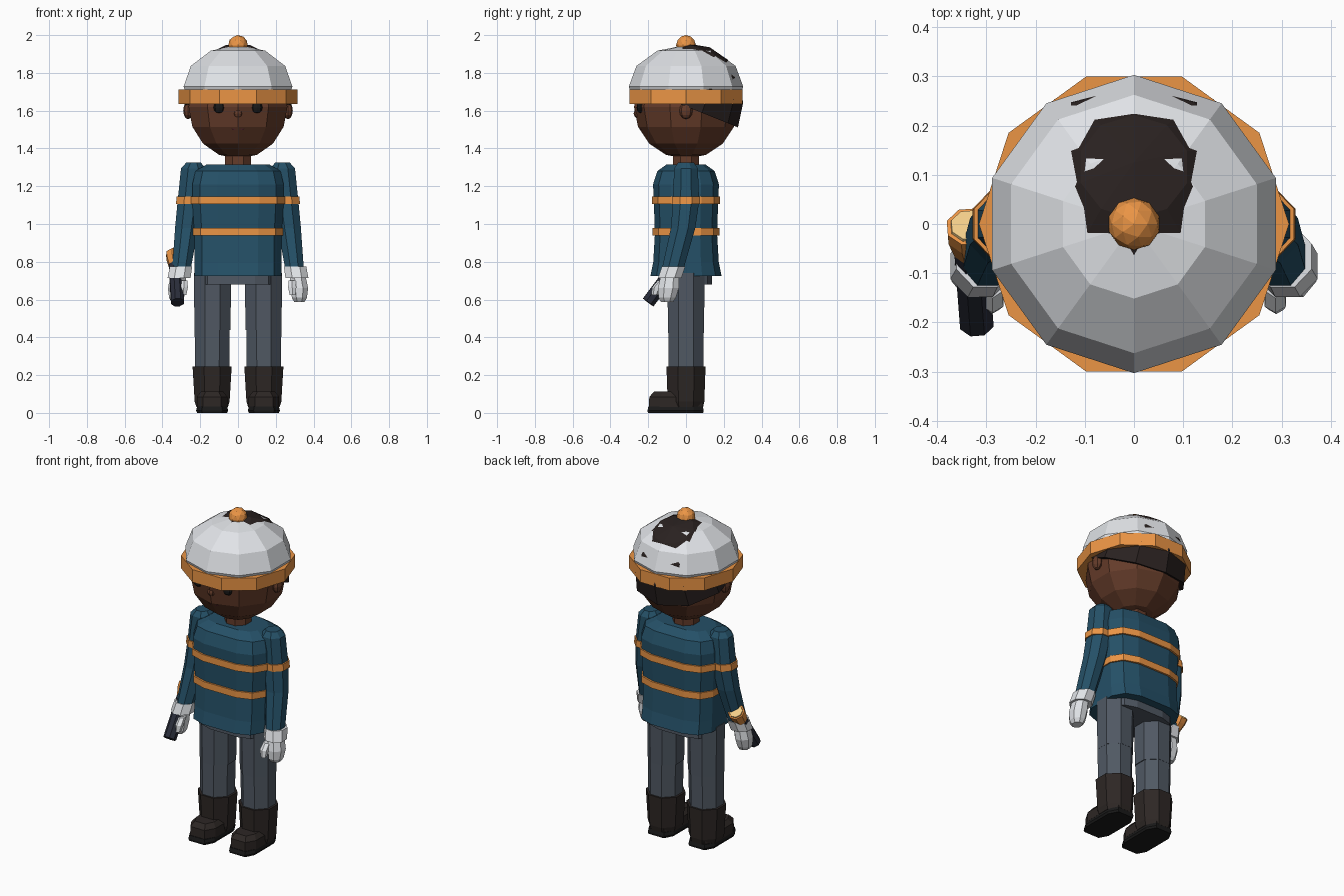
import bpy, bmesh, math
from mathutils import Vector, Matrix

if "Cube" in bpy.data.objects:
    bpy.data.objects.remove(bpy.data.objects["Cube"])


def mat(name, r, g, b):
    m = bpy.data.materials.new(name)
    m.diffuse_color = (r, g, b, 1)
    m.use_nodes = True
    m.node_tree.nodes["Principled BSDF"].inputs["Base Color"].default_value = m.diffuse_color
    return m


SKIN = mat("skin", .13, .045, .023)
HAIR = mat("hair", .022, .015, .014)
WHITE = mat("white", .75, .77, .8)
ORANGE = mat("orange", .83, .3, .06)
BLUE = mat("blue", .018, .08, .135)
GREY = mat("trousers", .08, .098, .125)
BOOT = mat("boot", .026, .02, .018)
BLACK = mat("black", .01, .01, .01)
TORCH = mat("torch", .022, .025, .04)
LENS = mat("lens", .9, .62, .25)
LIP = mat("lip", .11, .025, .03)


def loft(name, rings, material, n=8, phase=.5, e=1, side=1, matrix=None):
    """Stack of n-sided superellipse rings (x, y, z, rx, ry), capped at both ends."""
    bm = bmesh.new()
    loops = []
    for x, y, z, rx, ry in rings:
        loop = []
        for i in range(n):
            a = 2 * math.pi * (i + phase) / n
            c, s = math.cos(a), math.sin(a)
            px = math.copysign(abs(c) ** e, c) * rx
            py = math.copysign(abs(s) ** e, s) * ry
            loop.append(bm.verts.new((side * (x + px), y + py, z)))
        loops.append(loop)
    for a, b in zip(loops, loops[1:]):
        for i in range(n):
            j = (i + 1) % n
            bm.faces.new((a[i], a[j], b[j], b[i]))
    bm.faces.new(loops[0])
    bm.faces.new(loops[-1])
    bmesh.ops.recalc_face_normals(bm, faces=bm.faces)
    return finish(name, bm, material, matrix)


def finish(name, bm, material, matrix=None):
    me = bpy.data.meshes.new(name)
    bm.to_mesh(me)
    bm.free()
    me.materials.append(material)
    ob = bpy.data.objects.new(name, me)
    bpy.context.collection.objects.link(ob)
    if matrix:
        ob.matrix_world = matrix
    return ob


def ball(name, loc, scale, material, seg=10, rings=8, cut=None, tilt=0):
    """Flat-shaded ellipsoid; everything below local height cut is removed."""
    bm = bmesh.new()
    bmesh.ops.create_uvsphere(bm, u_segments=seg, v_segments=rings, radius=1)
    bmesh.ops.scale(bm, vec=scale, verts=bm.verts)
    if cut is not None:
        r = bmesh.ops.bisect_plane(bm, geom=bm.verts[:] + bm.edges[:] + bm.faces[:],
                                   plane_co=(0, 0, cut), plane_no=(0, 0, -1), clear_outer=True)
        bmesh.ops.holes_fill(bm, edges=[g for g in r["geom_cut"] if isinstance(g, bmesh.types.BMEdge)])
    return finish(name, bm, material, Matrix.Translation(loc) @ Matrix.Rotation(tilt, 4, 'X'))


# Head and face
ball("head", (0, 0, 1.62), (.275, .275, .275), SKIN)
loft("neck", [(0, 0, 1.29, .075, .075), (0, 0, 1.4, .075, .075)], SKIN)
ball("nose", (0, -.252, 1.585), (.025, .025, .025), SKIN, 8, 6)
ball("mouth", (0, -.232, 1.505), (.042, .012, .01), LIP, 8, 4)
for s, tag in ((-1, "left"), (1, "right")):
    ball(tag + "_eye", (s * .1, -.243, 1.617), (.03, .018, .03), BLACK, 8, 6)
    ball(tag + "_ear", (s * .265, 0, 1.6), (.025, .035, .045), SKIN, 8, 6)

# Hair cap, tilted back and poking through the helmet
ball("hair", (0, 0, 1.625), (.297, .297, .335), HAIR, 10, 8, cut=-.002, tilt=math.radians(-22))

# Helmet
ball("helmet_dome", (0, 0, 1.727), (.303, .303, .22), WHITE, 10, 6, cut=-.03)
loft("helmet_band", [(0, 0, 1.635, .315, .315), (0, 0, 1.712, .315, .315)], ORANGE, 10, 0)
bm = bmesh.new()
bmesh.ops.create_icosphere(bm, subdivisions=2, radius=.053)
finish("helmet_knob", bm, ORANGE, Matrix.Translation((0, 0, 1.947)))

# Jacket body with two reflective stripes
loft("jacket", [(0, 0, .725, .236, .192), (0, 0, .8, .236, .177), (0, 0, .95, .236, .168),
                (0, 0, 1.12, .247, .174), (0, 0, 1.21, .247, .178), (0, 0, 1.28, .23, .155),
                (0, 0, 1.315, .17, .105)], BLUE, 12, .5, .6)
for z, rx, ry in ((.96, .243, .18), (1.125, .254, .184)):
    loft("jacket_stripe", [(0, 0, z - .02, rx, ry), (0, 0, z + .02, rx, ry)], ORANGE, 12, .5, .6)

# Hips
loft("hips", [(0, 0, .68, .2, .14), (0, 0, .8, .2, .14)], GREY, 12, .5, .6)

for s, tag in ((-1, "left_"), (1, "right_")):
    # Sleeve, stripe, glove
    loft(tag + "sleeve", [(.235, 0, 1.325, .042, .045), (.237, 0, 1.295, .07, .068),
                          (.255, 0, 1.12, .07, .075), (.272, -.015, .98, .066, .07),
                          (.3, -.072, .755, .053, .062)], BLUE, side=s)
    loft(tag + "sleeve_stripe", [(.257, 0, 1.105, .077, .08), (.254, 0, 1.145, .077, .08)], ORANGE, side=s)
    loft(tag + "glove_cuff", [(.302, -.066, .775, .064, .067), (.312, -.086, .715, .066, .067)],
         WHITE, side=s)
    loft(tag + "hand", [(.315, -.085, .73, .045, .052), (.325, -.093, .66, .05, .06),
                        (.325, -.1, .61, .043, .05), (.325, -.1, .588, .03, .035)], WHITE, side=s)
    loft(tag + "thumb", [(.287, -.125, .7, .022, .025), (.287, -.155, .665, .025, .025),
                         (.289, -.165, .625, .018, .018)], WHITE, 6, side=s)
    # Trouser leg in two sections
    loft(tag + "thigh", [(.135, 0, .44, .103, .103), (.135, 0, .74, .107, .107)], GREY, side=s)
    loft(tag + "shin", [(.137, 0, .2, .098, .1), (.137, 0, .46, .1, .102)], GREY, side=s)
    # Boot
    loft(tag + "boot_shaft", [(.137, 0, .03, .09, .098), (.137, 0, .06, .1, .105),
                              (.137, 0, .245, .112, .112)], BOOT, side=s)
    loft(tag + "boot_foot", [(.137, -.055, .03, .085, .148), (.137, -.055, .085, .085, .146),
                             (.137, -.05, .112, .062, .125)], BOOT, 8, .5, .6, side=s)
    loft(tag + "boot_sole", [(.137, -.055, 0, .082, .152), (.137, -.055, .012, .088, .155),
                             (.137, -.055, .033, .083, .15)], BLACK, 8, .5, .5, side=s)

# Torch held in the left hand
start, end = Vector((-.32, -.2, .585)), Vector((-.335, -.005, .845))
axis = end - start
L = axis.length
m = Matrix.Translation(start) @ axis.to_track_quat('Z', 'Y').to_matrix().to_4x4()
loft("torch_handle", [(0, 0, 0, .037, .037), (0, 0, L - .05, .037, .037)], TORCH, matrix=m)
loft("torch_head", [(0, 0, L - .08, .037, .037), (0, 0, L - .03, .048, .048), (0, 0, L, .048, .048)],
     ORANGE, matrix=m)
loft("torch_lens", [(0, 0, L - .01, .042, .042), (0, 0, L + .006, .038, .038)], LENS, matrix=m)
